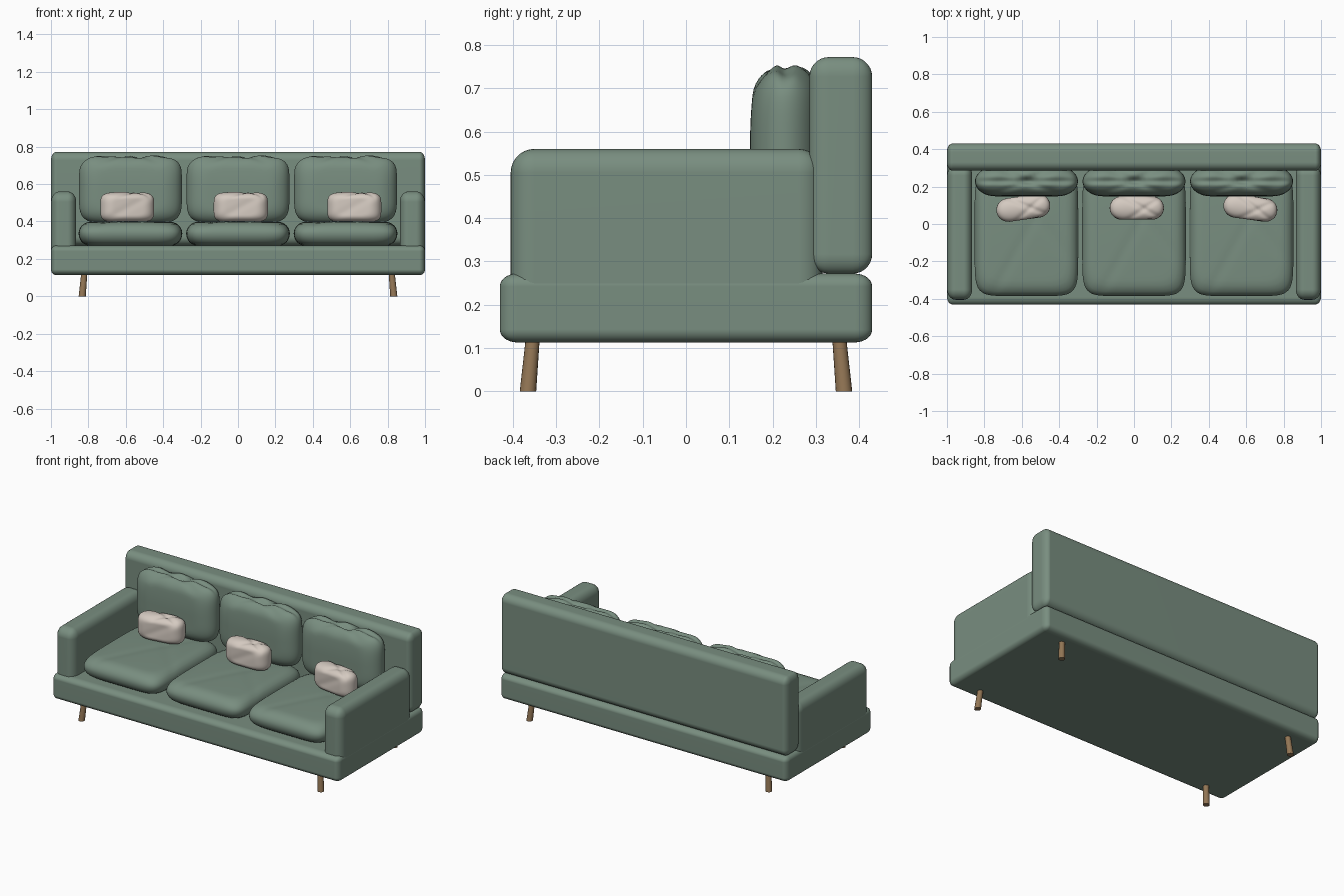
import bpy, bmesh, math
from mathutils import Matrix, Vector

old = bpy.data.objects.get("Cube")
if old:
    bpy.data.objects.remove(old, do_unlink=True)


def material(name, rgb):
    m = bpy.data.materials.new(name)
    m.use_nodes = True
    color = (*rgb, 1.0)
    m.diffuse_color = color
    bsdf = next(n for n in m.node_tree.nodes if n.type == 'BSDF_PRINCIPLED')
    bsdf.inputs["Base Color"].default_value = color
    return m


GREEN = material("sage green fabric", (0.19, 0.27, 0.215))
CREAM = material("cream fabric", (0.66, 0.59, 0.53))
WOOD = material("light wood", (0.29, 0.18, 0.09))


def finish(bm, name, mat, angle=180):
    bmesh.ops.recalc_face_normals(bm, faces=bm.faces[:])
    mesh = bpy.data.meshes.new(name)
    bm.to_mesh(mesh)
    bm.free()
    mesh.materials.append(mat)
    obj = bpy.data.objects.new(name, mesh)
    bpy.context.collection.objects.link(obj)
    bpy.ops.object.select_all(action='DESELECT')
    obj.select_set(True)
    bpy.context.view_layer.objects.active = obj
    bpy.ops.object.shade_smooth_by_angle(angle=math.radians(angle))
    return obj


def rounded_box(name, lo, hi, radii):
    """Box between two corners with its own rounding along each axis."""
    lo, hi, r = Vector(lo), Vector(hi), Vector(radii)
    size = hi - lo
    bm = bmesh.new()
    bmesh.ops.create_cube(bm, size=1)
    bmesh.ops.scale(bm, verts=bm.verts, vec=[s / k for s, k in zip(size, r)])
    bmesh.ops.bevel(bm, geom=bm.edges[:], offset=1, segments=7,
                    profile=0.5, affect='EDGES')
    bmesh.ops.scale(bm, verts=bm.verts, vec=r)
    bmesh.ops.translate(bm, verts=bm.verts, vec=(lo + hi) / 2)
    obj = finish(bm, name, GREEN, 60)
    obj.modifiers.new("even shading", 'WEIGHTED_NORMAL')


def cushion(name, mat, center, half, power, edge, crease, rotation):
    """Stuffed cushion: rounded plan, rounded rim, then creases."""
    bm = bmesh.new()
    bmesh.ops.create_cube(bm, size=2)
    bmesh.ops.subdivide_edges(bm, edges=bm.edges[:], cuts=23, use_grid_fill=True)
    for vert in bm.verts:
        u, v, w = vert.co
        rho = max(abs(u), abs(v))
        new_rho = rho
        if rho > 1 - edge:                      # round the rim
            d = Vector(((rho - 1 + edge) / edge, w)).normalized()
            new_rho, w = 1 - edge + edge * d.x, d.y
        if rho > 0:                             # round the plan corners
            m = (abs(u) ** power + abs(v) ** power) ** (1 / power)
            u, v = u * new_rho / m, v * new_rho / m
        co = Vector((u * half[0], v * half[1], w * half[2]))
        vert.co = co + crease(u, v, w)
    bm.transform(Matrix.Translation(center) @ rotation)
    finish(bm, name, mat)


def groove(distance, width):
    return math.exp(-(distance / width) ** 2)


def seat_crease(u, v, w):
    crown = -0.012 * (u * u + v * v) / 2
    fold = 0.004 * groove(v - 1.5 * u, 0.12) + 0.003 * groove(v + 0.9 * u - 0.4, 0.1)
    return Vector((0, 0, (crown - fold) * max(w, 0)))


def back_crease(u, v, w):
    top = max(0, (v - 0.6) / 0.4)
    fold = 0.014 * groove(w, 0.22)
    fold += 0.012 * (groove(w - 1.8 * u, 0.3) + groove(w + 1.8 * u, 0.3))
    fold += 0.004 * (1 + math.sin(11 * u + 2 * w))
    # Front leans back a little towards the top
    return Vector((0, -top * fold, -0.016 * max(w, 0) * max(v, 0) ** 2))


def pillow_crease(u, v, w):
    top = max(0, (v - 0.2) / 0.8)
    fold = 0.007 * groove(w - 1.4 * u + 0.3, 0.25) + 0.006 * groove(w + 1.6 * u - 0.5, 0.25)
    return Vector((0, -top * fold, -0.003 * w * groove(u - v, 0.3)))


# Upholstered frame
rounded_box("base", (-1, -0.43, 0.113), (1, 0.43, 0.272), (0.03, 0.04, 0.03))
rounded_box("backrest", (-1, 0.285, 0.272), (1, 0.43, 0.772), (0.03, 0.045, 0.045))
for side, sx in (("left", 1), ("right", -1)):
    xs = sorted((sx * 0.865, sx * 0.999))
    rounded_box(side + "_arm", (xs[0], -0.405, 0.18), (xs[1], 0.315, 0.56),
                (0.045, 0.055, 0.055))

# Cushions and throw pillows, standing ones turned upright
UPRIGHT = Matrix.Rotation(math.pi / 2, 4, 'X')
for label, sx in (("right", -1), ("middle", 0), ("left", 1)):
    x = sx * 0.575
    cushion(label + "_seat_cushion", GREEN, (x, -0.05, 0.336), (0.277, 0.335, 0.066),
            7, 0.22, seat_crease, Matrix.Identity(4))
    cushion(label + "_back_cushion", GREEN, (x, 0.228, 0.573), (0.275, 0.187, 0.08),
            5, 0.4, back_crease, UPRIGHT)
    turn = Matrix.Rotation(math.radians(-8 * sx), 4, 'Z')
    cushion(label + "_throw_pillow", CREAM, (0.015 + sx * 0.607, 0.086, 0.476),
            (0.145, 0.081, 0.063), 4.5, 0.45, pillow_crease, turn @ UPRIGHT)

# Splayed round legs
for side, sx in (("left", 1), ("right", -1)):
    for end, sy in (("front", -1), ("back", 1)):
        bm = bmesh.new()
        bmesh.ops.create_cone(bm, cap_ends=True, segments=16, radius1=0.019,
                              radius2=0.016, depth=0.13)
        for vert in bm.verts:
            z = vert.co.z + 0.065
            splay = -0.09 * z
            vert.co = (vert.co.x + sx * (0.833 + splay),
                       vert.co.y + sy * (0.365 + splay), z)
        finish(bm, f"{end}_{side}_leg", WOOD, 40)
